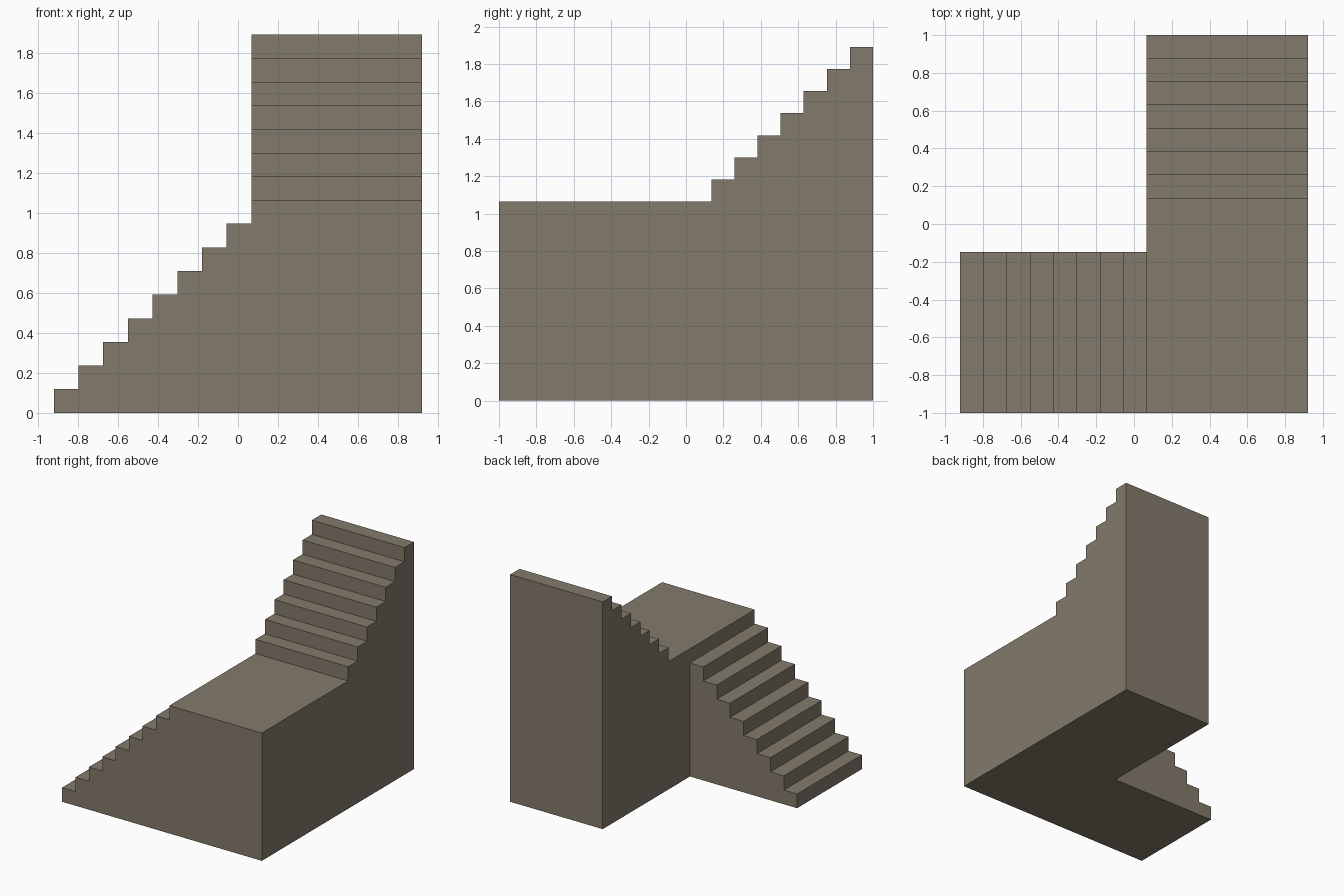
import bpy
import bmesh
from mathutils import Vector

if "Cube" in bpy.data.objects:
    bpy.data.objects.remove(bpy.data.objects["Cube"])

RUN, RISE = 0.1235, 0.11825
X0, X1, XM = -0.92, 0.92, 0.067
Y0, Y1, YM = -1.0, 1.0, -0.148

stone = bpy.data.materials.new("warm grey stone")
stone.diffuse_color = (0.225, 0.193, 0.148, 1.0)
stone.use_nodes = True
stone.node_tree.nodes["Principled BSDF"].inputs["Base Color"].default_value = stone.diffuse_color


def stair_profile(start, end, base, steps):
    """Side outline (distance, height): solid steps ending at 'end', after an optional landing."""
    first = end - steps * RUN
    pts = [(end, 0.0), (start, 0.0)]
    if first - start > 0.01:
        pts += [(start, base), (first, base)]
    for i in range(steps):
        a = start if i == 0 and first - start <= 0.01 else first + i * RUN
        z = base + (i + 1) * RISE
        pts += [(a, z), (first + (i + 1) * RUN, z)]
    return pts


def extrude_profile(name, points, depth):
    """Fill an outline and extrude it to a closed solid."""
    bm = bmesh.new()
    face = bm.faces.new([bm.verts.new(p) for p in points])
    out = bmesh.ops.extrude_face_region(bm, geom=[face])
    verts = [g for g in out["geom"] if isinstance(g, bmesh.types.BMVert)]
    bmesh.ops.translate(bm, verts=verts, vec=Vector(depth))
    bmesh.ops.recalc_face_normals(bm, faces=bm.faces)
    mesh = bpy.data.meshes.new(name)
    bm.to_mesh(mesh)
    bm.free()
    mesh.materials.append(stone)
    obj = bpy.data.objects.new(name, mesh)
    bpy.context.collection.objects.link(obj)
    return obj


# Lower flight: eight steps rising towards +x
lower = stair_profile(X0, XM, 0.0, 8)
extrude_profile("lower_flight", [(x, Y0, z) for x, z in lower], (0, YM - Y0, 0))

# Landing and upper flight: flat landing, then seven steps rising towards +y
upper = stair_profile(Y0, Y1, 9 * RISE, 7)
extrude_profile("landing_and_upper_flight", [(XM, y, z) for y, z in upper], (X1 - XM, 0, 0))
